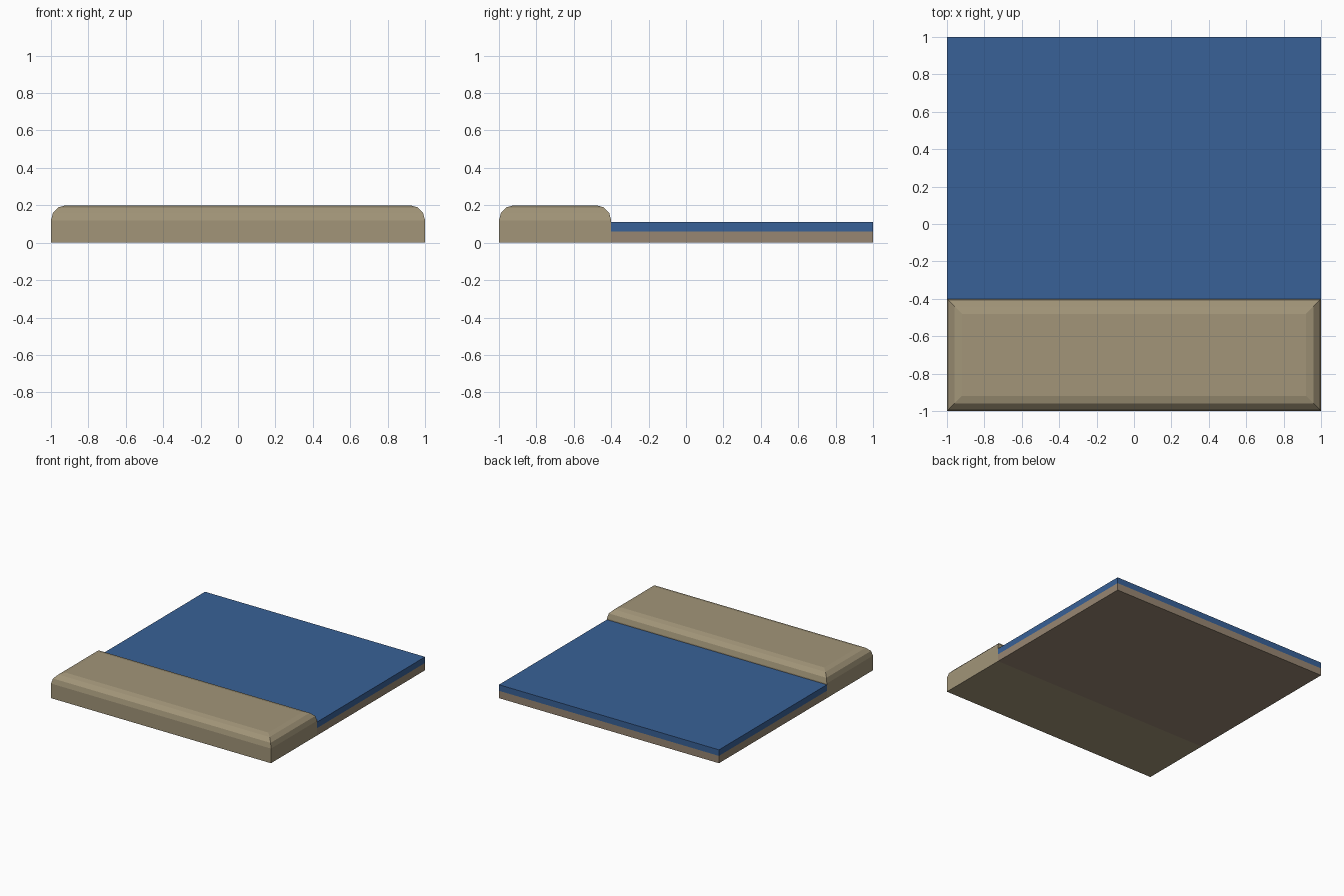
import bpy, bmesh, math

if "Cube" in bpy.data.objects:
    bpy.data.objects.remove(bpy.data.objects["Cube"])

KERB_Y0, KERB_Y1, KERB_H, RADIUS, SEGMENTS = -1.0, -0.4, 0.2, 0.08, 3


def material(name, color):
    mat = bpy.data.materials.new(name)
    mat.diffuse_color = (*color, 1)
    mat.use_nodes = True
    mat.node_tree.nodes["Principled BSDF"].inputs["Base Color"].default_value = mat.diffuse_color
    return mat


def stacked_rects(name, y0, y1, profile, mat):
    """Closed solid from rectangles inset by d at height z, for each (d, z)."""
    bm = bmesh.new()
    rings = [[bm.verts.new(p) for p in ((-1 + d, y0 + d, z), (1 - d, y0 + d, z),
                                        (1 - d, y1 - d, z), (-1 + d, y1 - d, z))]
             for d, z in profile]
    bm.faces.new(rings[0][::-1])
    bm.faces.new(rings[-1])
    for low, high in zip(rings, rings[1:]):
        for i in range(4):
            j = (i + 1) % 4
            bm.faces.new((low[i], low[j], high[j], high[i]))
    mesh = bpy.data.meshes.new(name)
    bm.to_mesh(mesh)
    bm.free()
    mesh.materials.append(mat)
    obj = bpy.data.objects.new(name, mesh)
    bpy.context.collection.objects.link(obj)
    return obj


stone = material("stone", (0.36, 0.30, 0.19))
earth = material("earth", (0.31, 0.24, 0.17))
water = material("water", (0.04, 0.12, 0.31))

# Raised kerb with rounded top edges
arc = [(RADIUS * (1 - math.cos(a)), KERB_H - RADIUS * (1 - math.sin(a)))
       for a in (math.pi / 2 * i / SEGMENTS for i in range(SEGMENTS + 1))]
stacked_rects("kerb", KERB_Y0, KERB_Y1, [(0, 0)] + arc, stone)

# Bed and the blue layer lying on it
stacked_rects("bed", KERB_Y1, 1, [(0, 0), (0, 0.06)], earth)
stacked_rects("water_surface", KERB_Y1, 1, [(0, 0.06), (0, 0.11)], water)
